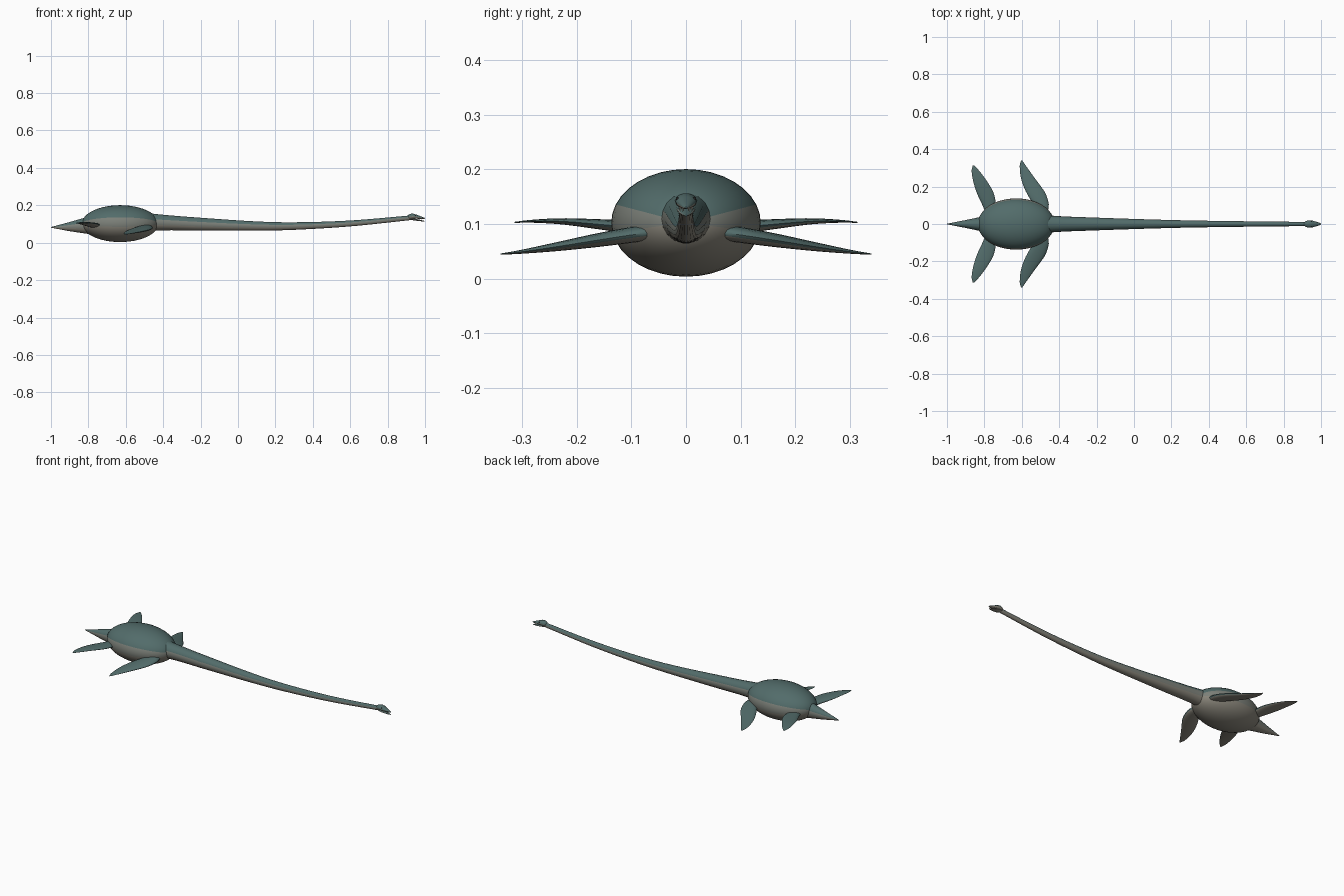
import bpy, bmesh, math
from mathutils import Vector

if "Cube" in bpy.data.objects:
    bpy.data.objects.remove(bpy.data.objects["Cube"])


def material(name, rgb):
    m = bpy.data.materials.new(name)
    m.diffuse_color = (*rgb, 1)
    m.use_nodes = True
    m.node_tree.nodes["Principled BSDF"].inputs["Base Color"].default_value = m.diffuse_color
    return m


BACK = material("back_teal", (0.085, 0.15, 0.145))
FLANK = material("flank_grey", (0.20, 0.215, 0.19))
BELLY = material("belly_tan", (0.25, 0.235, 0.195))
DARK = material("eye_dark", (0.02, 0.02, 0.02))
IVORY = material("tooth_ivory", (0.6, 0.57, 0.48))
SKIN = (BACK, FLANK, BELLY)
FIN = (BACK, BACK, BELLY)


def finish(name, bm, mats, mirror=False, angle=50):
    bmesh.ops.recalc_face_normals(bm, faces=bm.faces)
    me = bpy.data.meshes.new(name)
    bm.to_mesh(me)
    bm.free()
    ob = bpy.data.objects.new(name, me)
    bpy.context.collection.objects.link(ob)
    for m in mats:
        me.materials.append(m)
    if mirror:
        ob.modifiers.new("mirror", 'MIRROR').use_axis = (False, True, False)
    bpy.ops.object.select_all(action='DESELECT')
    ob.select_set(True)
    bpy.context.view_layer.objects.active = ob
    bpy.ops.object.shade_smooth_by_angle(angle=math.radians(angle))
    return ob


def loft(name, rings, u, mats, n=18, mirror=False):
    """Skin ellipses (centre, half width along u, half height along z)."""
    bm = bmesh.new()
    u = Vector(u)
    loops = []
    for c, a, b in rings:
        loops.append([bm.verts.new(Vector(c) + u * a * math.cos(t) + Vector((0, 0, b * math.sin(t))))
                      for t in (2 * math.pi * (i + 0.0) / n for i in range(n))])
    for p, q in zip(loops, loops[1:]):
        for i in range(n):
            j = (i + 1) % n
            f = bm.faces.new((p[i], p[j], q[j], q[i]))
            s = math.sin(2 * math.pi * (i + 0.5) / n)
            f.material_index = 0 if s > 0.34 else 1 if s > -0.2 else 2
    bm.faces.new(loops[0])
    bm.faces.new(loops[-1])
    return finish(name, bm, mats, mirror)


def interp(x, table):
    """Smooth interpolation of each column through table rows (Catmull-Rom)."""
    k = 0
    while k < len(table) - 2 and x > table[k + 1][0]:
        k += 1
    p0, p1 = table[max(k - 1, 0)], table[k]
    p2, p3 = table[k + 1], table[min(k + 2, len(table) - 1)]
    h = p2[0] - p1[0]
    t = (x - p1[0]) / h
    out = []
    for a, b, c, d in zip(p0[1:], p1[1:], p2[1:], p3[1:]):
        m1 = (c - a) / (p2[0] - p0[0]) * h
        m2 = (d - b) / (p3[0] - p1[0]) * h
        out.append((2*t**3 - 3*t*t + 1)*b + (t**3 - 2*t*t + t)*m1 + (3*t*t - 2*t**3)*c + (t**3 - t*t)*m2)
    return out


# trunk: barrel-shaped ellipsoid
trunk = []
for i in range(25):
    t = math.pi * (0.02 + 0.96 * i / 24)
    trunk.append(((-0.63 - 0.205 * math.cos(t), 0, 0.102), 0.137 * math.sin(t), 0.0985 * math.sin(t)))
loft("trunk", trunk, (0, 1, 0), SKIN, 36)

# tail: straight cone
loft("tail", [((x, 0, z), a, b) for x, z, a, b in (
    (-1.0, 0.082, 0.0015, 0.0015), (-0.9, 0.086, 0.021, 0.025),
    (-0.8, 0.093, 0.042, 0.047), (-0.72, 0.10, 0.062, 0.062))], (0, 1, 0), SKIN, 18)

# neck: long taper with a gentle sag
NECK = [(-0.56, 0.111, 0.060, 0.060), (-0.43, 0.109, 0.044, 0.044), (-0.2, 0.099, 0.034, 0.035),
        (0.1, 0.089, 0.024, 0.025), (0.3, 0.089, 0.019, 0.0205), (0.6, 0.103, 0.0145, 0.016),
        (0.93, 0.134, 0.011, 0.0125)]
neck = []
for i in range(37):
    x = -0.56 + 1.49 * i / 36
    z, a, b = interp(x, NECK)
    neck.append(((x, 0, z), a, b))
loft("neck", neck, (0, 1, 0), SKIN, 18)

# head: skull and slightly open jaw
loft("skull", [((x, 0, z), a, b) for x, z, a, b in (
    (0.908, 0.136, 0.008, 0.010), (0.918, 0.140, 0.016, 0.014), (0.935, 0.142, 0.020, 0.0145),
    (0.955, 0.139, 0.018, 0.011), (0.978, 0.134, 0.011, 0.007), (0.993, 0.131, 0.006, 0.004),
    (1.0, 0.130, 0.002, 0.0015))], (0, 1, 0), (BACK, BACK, BELLY), 14)
loft("lower_jaw", [((x, 0, z), a, b) for x, z, a, b in (
    (0.915, 0.129, 0.011, 0.006), (0.935, 0.126, 0.017, 0.006), (0.96, 0.121, 0.013, 0.0045),
    (0.985, 0.117, 0.007, 0.003), (0.998, 0.115, 0.002, 0.0012))], (0, 1, 0), SKIN, 14)

# eyes
bm = bmesh.new()
bmesh.ops.create_uvsphere(bm, u_segments=12, v_segments=8, radius=0.0032)
bmesh.ops.translate(bm, verts=bm.verts, vec=(0.948, 0.0155, 0.146))
finish("eyes", bm, [DARK], True)

# teeth
bm = bmesh.new()
for k in range(4):
    x = 0.962 + 0.009 * k
    r = bmesh.ops.create_cone(bm, cap_ends=True, segments=6, radius1=0.0002, radius2=0.0014, depth=0.007)
    bmesh.ops.translate(bm, verts=r["verts"], vec=(x, 0.012 - 0.0025 * k, 0.128 - 0.0006 * k))
finish("teeth", bm, [IVORY], True)

# flippers: span y -> leading x, trailing x, height, half thickness
FRONT = [(0.055, -0.465, -0.515, 0.086, 0.014), (0.10, -0.455, -0.535, 0.080, 0.0145),
         (0.165, -0.474, -0.574, 0.070, 0.0125), (0.24, -0.527, -0.603, 0.058, 0.008),
         (0.31, -0.577, -0.611, 0.048, 0.003), (0.34, -0.598, -0.604, 0.045, 0.001)]
REAR = [(0.05, -0.738, -0.79, 0.090, 0.012), (0.10, -0.738, -0.81, 0.094, 0.012),
        (0.165, -0.75, -0.84, 0.100, 0.009), (0.23, -0.787, -0.860, 0.105, 0.0055),
        (0.285, -0.828, -0.868, 0.105, 0.0025), (0.314, -0.856, -0.862, 0.103, 0.001)]
for name, table in (("front_flippers", FRONT), ("rear_flippers", REAR)):
    rings = []
    for i in range(19):
        y = table[0][0] + (table[-1][0] - table[0][0]) * math.sin(math.pi / 2 * i / 18)
        lead, trail, z, h = interp(y, table)
        rings.append((((lead + trail) / 2, y, z), (lead - trail) / 2, h))
    loft(name, rings, (1, 0, 0), FIN, 16, True)
